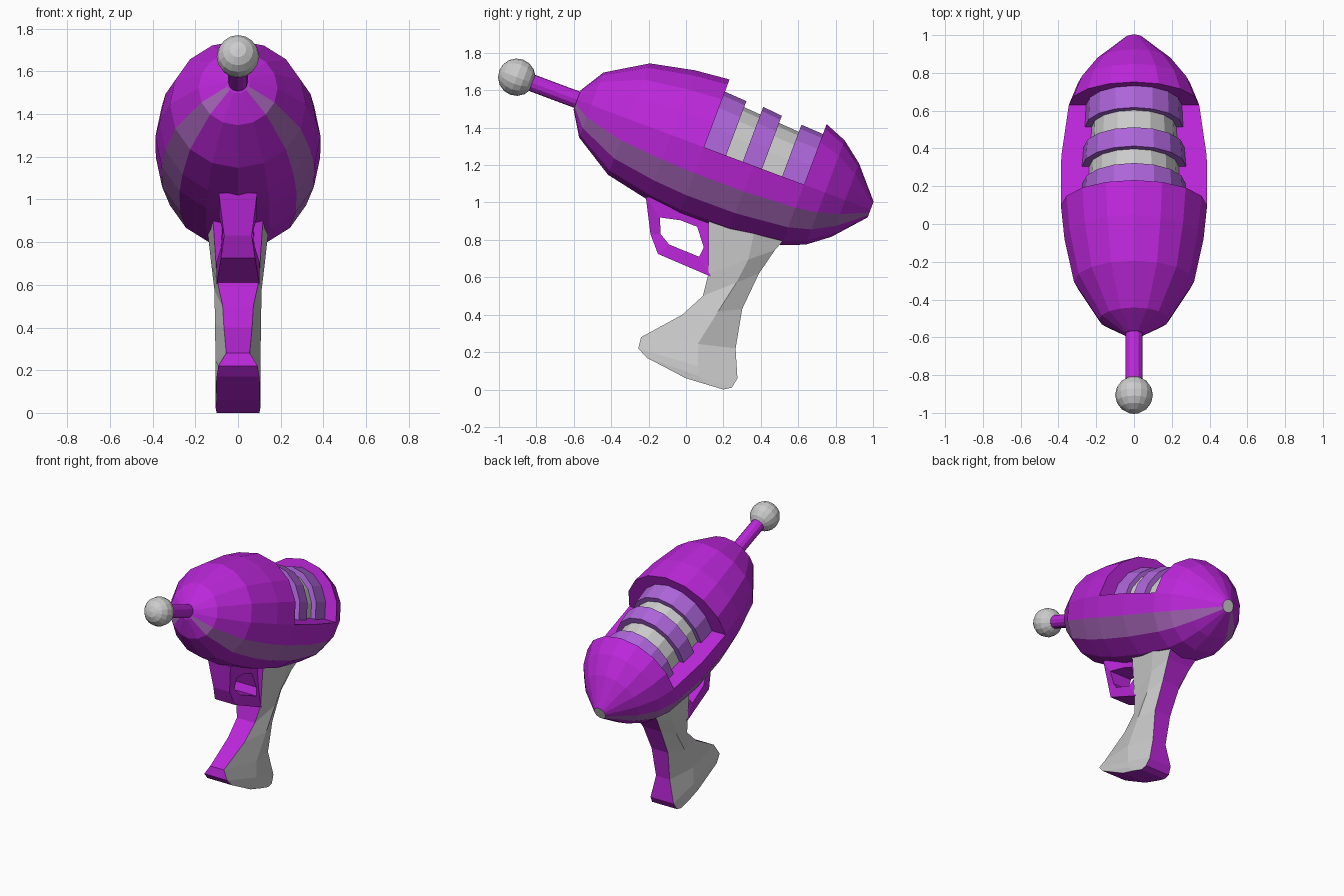
import bpy, bmesh, math
from mathutils import Matrix

if "Cube" in bpy.data.objects:
    bpy.data.objects.remove(bpy.data.objects["Cube"])

def material(name, r, g, b):
    m = bpy.data.materials.new(name)
    m.diffuse_color = (r, g, b, 1)
    m.use_nodes = True
    m.node_tree.nodes["Principled BSDF"].inputs["Base Color"].default_value = m.diffuse_color
    return m

PURPLE = material("purple", 0.50, 0.02, 0.70)
LILAC = material("lilac", 0.42, 0.13, 0.70)
STRIPE = material("muted_purple", 0.40, 0.14, 0.50)
GREY = material("grey", 0.8, 0.8, 0.8)

# Barrel frame: local y runs along the tilted axis, origin at the tip ball
AXIS = Matrix.Translation((0, -0.905, 1.67)) @ Matrix.Rotation(math.radians(-20.5), 4, 'X')

def make(name, verts, faces, mats, idx=None, matrix=None):
    """Mesh object from points and faces, cleaned up, flat shaded."""
    bm = bmesh.new()
    vs = [bm.verts.new(v) for v in verts]
    for i, f in enumerate(faces):
        bm.faces.new([vs[k] for k in f]).material_index = idx[i] if idx else 0
    bmesh.ops.remove_doubles(bm, verts=bm.verts, dist=1e-4)
    bmesh.ops.recalc_face_normals(bm, faces=bm.faces)
    if matrix:
        bm.transform(matrix)
    me = bpy.data.meshes.new(name)
    bm.to_mesh(me)
    bm.free()
    for m in mats:
        me.materials.append(m)
    ob = bpy.data.objects.new(name, me)
    bpy.context.collection.objects.link(ob)
    return ob

def skin(sections, closed=False):
    """Faces bridging equal-length sections; returns verts, faces, (row, side) tags."""
    n, rows = len(sections[0]), len(sections)
    verts = [p for s in sections for p in s]
    faces, tags = [], []
    for i in range(rows if closed else rows - 1):
        a, b = i * n, (i + 1) % rows * n
        for j in range(n):
            k = (j + 1) % n
            faces.append((a + j, a + k, b + k, b + j))
            tags.append((i, j))
    if not closed:
        faces += [tuple(range(n)), tuple(range((rows - 1) * n, rows * n))]
        tags += [(-1, -1), (rows, -1)]
    return verts, faces, tags

def lathe(name, profile, mats, n=16, sx=1.0, pick=None):
    """Revolve (t, r, zmin, zmax) rings round the barrel axis, clamping height."""
    rings = []
    for t, r, lo, hi in profile:
        angles = [2 * math.pi * j / n for j in range(n)]
        rings.append([(sx * r * math.sin(a), t, min(max(r * math.cos(a), lo), hi))
                      for a in angles])
    v, f, tags = skin(rings)
    return make(name, v, f, mats, [pick(*t) for t in tags] if pick else None, AXIS)

def full(*pts):
    return [(t, r, -9, 9) for t, r in pts]

# Body with the upper half cut away between two rings, and a side stripe
front = full((0.345, 0.055), (0.425, 0.185), (0.64, 0.318), (0.88, 0.368), (1.07, 0.387))
notch = [(1.07, 0.387, -9, 0), (1.35, 0.385, -9, 0), (1.64, 0.345, -9, 0)]
rear = full((1.64, 0.345), (1.76, 0.298), (1.875, 0.21), (2.02, 0.045))
lathe("body", front + notch + rear, [PURPLE, STRIPE, GREY],
      pick=lambda i, j: 2 if i == 12 else int(j in (5, 10)))

# Vent core and its raised bands
lathe("vent_core", [(1.05, 0.285, -0.01, 9), (1.66, 0.245, -0.01, 9)], [GREY], sx=0.88)
for k, (t0, t1, r0, r1) in enumerate([(1.06, 1.195, 0.318, 0.31),
                                      (1.29, 1.40, 0.313, 0.303),
                                      (1.515, 1.65, 0.295, 0.288)]):
    lathe(f"vent_band_{k + 1}", [(t0, r0, -0.01, 9), (t1, r1, -0.01, 9)], [LILAC], sx=0.88)

# Antenna rod and tip ball
lathe("antenna_rod", full((0.06, 0.046), (0.37, 0.046)), [PURPLE], n=12)
ball = [(-0.1 * math.cos(math.pi * i / 8), 0.1 * math.sin(math.pi * i / 8)) for i in range(9)]
ball[0], ball[-1] = (-0.1, 0.001), (0.1, 0.001)
lathe("antenna_ball", full(*ball), [GREY], n=16)

# Trigger guard: closed loop of (outer y, z, inner y, z, half width)
guard = [(-0.215, 1.03, -0.14, 0.92, 0.09),
         (-0.19, 0.83, -0.135, 0.83, 0.065),
         (-0.15, 0.725, -0.09, 0.775, 0.08),
         (0.13, 0.605, 0.07, 0.71, 0.10),
         (0.16, 0.76, 0.095, 0.76, 0.08),
         (0.16, 0.95, 0.06, 0.87, 0.07),
         (0.00, 1.02, -0.03, 0.905, 0.07)]
v, f, _ = skin([[(-w, oy, oz), (w, oy, oz), (w, iy, iz), (-w, iy, iz)]
                for oy, oz, iy, iz, w in guard], closed=True)
make("trigger_guard", v, f, [PURPLE])

# Grip: rows of (front y, z, back y, z, edge half width, middle half width)
grip = [(0.12, 0.95, 0.54, 0.82, 0.12, 0.145),
        (0.12, 0.62, 0.475, 0.745, 0.098, 0.125),
        (0.09, 0.50, 0.39, 0.62, 0.072, 0.11),
        (-0.02, 0.40, 0.30, 0.43, 0.066, 0.108),
        (-0.24, 0.28, 0.265, 0.22, 0.055, 0.105),
        (-0.255, 0.22, 0.275, 0.06, 0.092, 0.105),
        (-0.21, 0.17, 0.245, 0.01, 0.10, 0.105),
        (0.00, 0.06, 0.20, 0.00, 0.10, 0.105)]
rows = []
for fy, fz, by, bz, e, m in grip:
    my, mz = fy + 0.6 * (by - fy), fz + 0.6 * (bz - fz)
    rows.append([(-e, fy, fz), (e, fy, fz), (m, my, mz),
                 (e, by, bz), (-e, by, bz), (-m, my, mz)])
v, f, tags = skin(rows)
make("grip", v, f, [GREY, PURPLE], [int(j in (0, 3, -1)) for _, j in tags])
